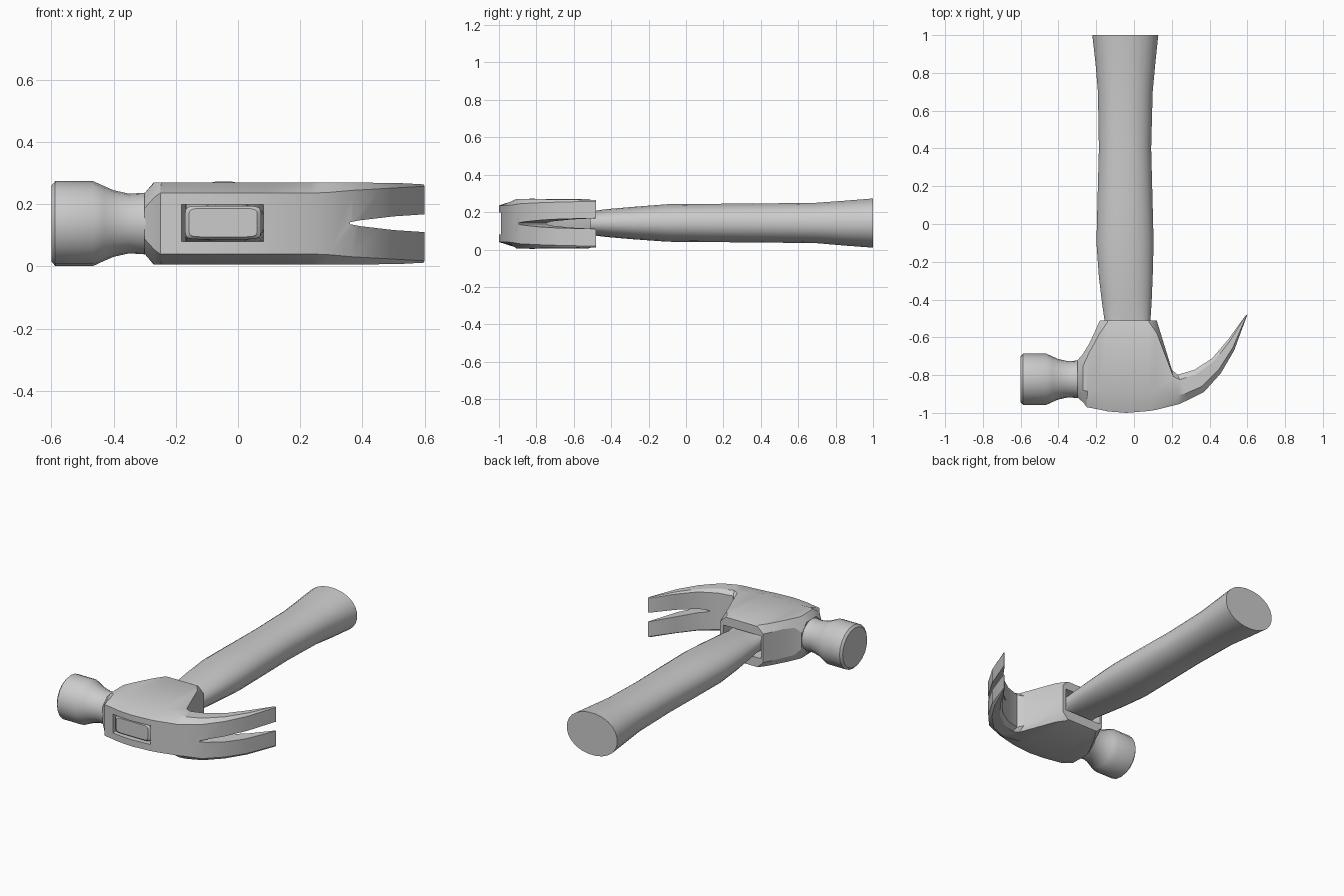
import bpy, bmesh, math

ZC = 0.138  # middle height of the whole tool


def loft(name, rings):
    """Skin a list of equal-length point rings and cap both ends."""
    bm = bmesh.new()
    vs = [[bm.verts.new(p) for p in r] for r in rings]
    n = len(vs[0])
    for a, b in zip(vs, vs[1:]):
        for i in range(n):
            j = (i + 1) % n
            bm.faces.new((a[i], a[j], b[j], b[i]))
    bm.faces.new(vs[0])
    bm.faces.new(vs[-1])
    bmesh.ops.recalc_face_normals(bm, faces=bm.faces)
    me = bpy.data.meshes.new(name)
    bm.to_mesh(me)
    bm.free()
    ob = bpy.data.objects.new(name, me)
    bpy.context.collection.objects.link(ob)
    return ob


def activate(ob):
    bpy.ops.object.select_all(action='DESELECT')
    ob.select_set(True)
    bpy.context.view_layer.objects.active = ob


def cut(ob, cutter):
    m = ob.modifiers.new("cut", 'BOOLEAN')
    m.operation = 'DIFFERENCE'
    m.solver = 'EXACT'
    m.object = cutter
    activate(ob)
    bpy.ops.object.modifier_apply(modifier=m.name)
    bpy.data.objects.remove(cutter)


def oval(y, x0, x1, z0, z1, power, n=24):
    """Superellipse ring across the handle; a high power gives a box."""
    ring = []
    for i in range(n):
        a = 2 * math.pi * (i + 0.5) / n
        c, s = math.cos(a), math.sin(a)
        ring.append(((x0 + x1) / 2 + (x1 - x0) / 2 * math.copysign(abs(c) ** (2 / power), c), y,
                     (z0 + z1) / 2 + (z1 - z0) / 2 * math.copysign(abs(s) ** (2 / power), s)))
    return ring


# Handle, with a boxy tenon running through the head
handle = loft("handle", [oval(*s) for s in (
    (-0.985, -0.158, 0.062, 0.095, 0.187, 8),
    (-0.975, -0.17, 0.074, 0.087, 0.195, 8),
    (-0.60, -0.155, 0.085, 0.087, 0.195, 4),
    (-0.51, -0.157, 0.088, 0.077, 0.205, 2.3),
    (-0.42, -0.17, 0.094, 0.066, 0.217, 2.2),
    (-0.28, -0.187, 0.10, 0.054, 0.229, 2.2),
    (-0.10, -0.20, 0.105, 0.041, 0.243, 2.2),
    (0.10, -0.195, 0.10, 0.039, 0.245, 2.2),
    (0.40, -0.187, 0.092, 0.037, 0.247, 2.2),
    (0.70, -0.192, 0.10, 0.033, 0.251, 2.2),
    (0.85, -0.205, 0.114, 0.02, 0.262, 2.2),
    (1.00, -0.222, 0.13, 0.009, 0.274, 2.1))])


# Striking face and neck, turned about the x axis
def disc(x, r, n=20):
    return [(x, -0.822 + r * math.cos(2 * math.pi * i / n), ZC + r * math.sin(2 * math.pi * i / n))
            for i in range(n)]


poll = loft("striking_face", [disc(*s) for s in (
    (-0.60, 0.122), (-0.588, 0.136), (-0.465, 0.136), (-0.43, 0.120),
    (-0.40, 0.107), (-0.35, 0.096), (-0.30, 0.099), (-0.24, 0.11))])


# Head body and claw: eight-sided sections between a front and a back point
def section(fx, fy, bx, by, h, hf, cf, hb, cb):
    prof = ((0, hf), (cf, h), (1 - cb, h), (1, hb), (1, -hb), (1 - cb, -h), (cf, -h), (0, -hf))
    return [(fx + (bx - fx) * t, fy + (by - fy) * t, ZC + z) for t, z in prof]


head = loft("claw_head", [section(*s) for s in (
    (-0.30, -0.918, -0.30, -0.722, 0.098, 0.05, 0.25, 0.05, 0.25),
    (-0.268, -0.945, -0.272, -0.69, 0.132, 0.085, 0.25, 0.085, 0.25),
    (-0.25, -0.97, -0.235, -0.63, 0.132, 0.098, 0.25, 0.09, 0.15),
    (-0.18, -0.983, -0.18, -0.51, 0.132, 0.098, 0.22, 0.09, 0.14),
    (-0.14, -0.992, -0.14, -0.51, 0.132, 0.098, 0.22, 0.128, 0.02),
    (-0.04, -1.0, -0.04, -0.51, 0.132, 0.098, 0.22, 0.128, 0.02),
    (0.08, -0.99, 0.08, -0.51, 0.132, 0.098, 0.22, 0.128, 0.02),
    (0.12, -0.983, 0.12, -0.51, 0.132, 0.098, 0.22, 0.09, 0.14),
    (0.24, -0.953, 0.20, -0.77, 0.132, 0.098, 0.25, 0.10, 0.2),
    (0.29, -0.93, 0.23, -0.798, 0.132, 0.10, 0.25, 0.11, 0.2),
    (0.37, -0.89, 0.32, -0.772, 0.132, 0.107, 0.25, 0.115, 0.2),
    (0.46, -0.79, 0.415, -0.71, 0.131, 0.112, 0.25, 0.12, 0.2),
    (0.53, -0.67, 0.50, -0.61, 0.130, 0.116, 0.25, 0.122, 0.2),
    (0.60, -0.48, 0.59, -0.485, 0.126, 0.12, 0.3, 0.12, 0.3))])


# Eye of the head, tapering from front to back
def box_ring(y, x0, x1, z0, z1):
    return [(x0, y, z0), (x1, y, z0), (x1, y, z1), (x0, y, z1)]


cut(head, loft("eye_cutter", [box_ring(-1.05, -0.184, 0.082, 0.081, 0.199),
                              box_ring(-0.90, -0.180, 0.084, 0.081, 0.199),
                              box_ring(-0.60, -0.167, 0.096, 0.072, 0.209),
                              box_ring(-0.45, -0.165, 0.098, 0.068, 0.213)]))


# Nail slot between the claws
def slot(x, w):
    return [(x, -1.1, ZC + 0.001 - w), (x, -0.4, ZC + 0.001 - w),
            (x, -0.4, ZC + 0.001 + w), (x, -1.1, ZC + 0.001 + w)]


cut(head, loft("slot_cutter", [slot(0.36, 0.003), slot(0.39, 0.009), slot(0.50, 0.022), slot(0.65, 0.032)]))

for ob in (handle, poll, head):
    activate(ob)
    bpy.ops.object.shade_smooth_by_angle(angle=math.radians(30))
